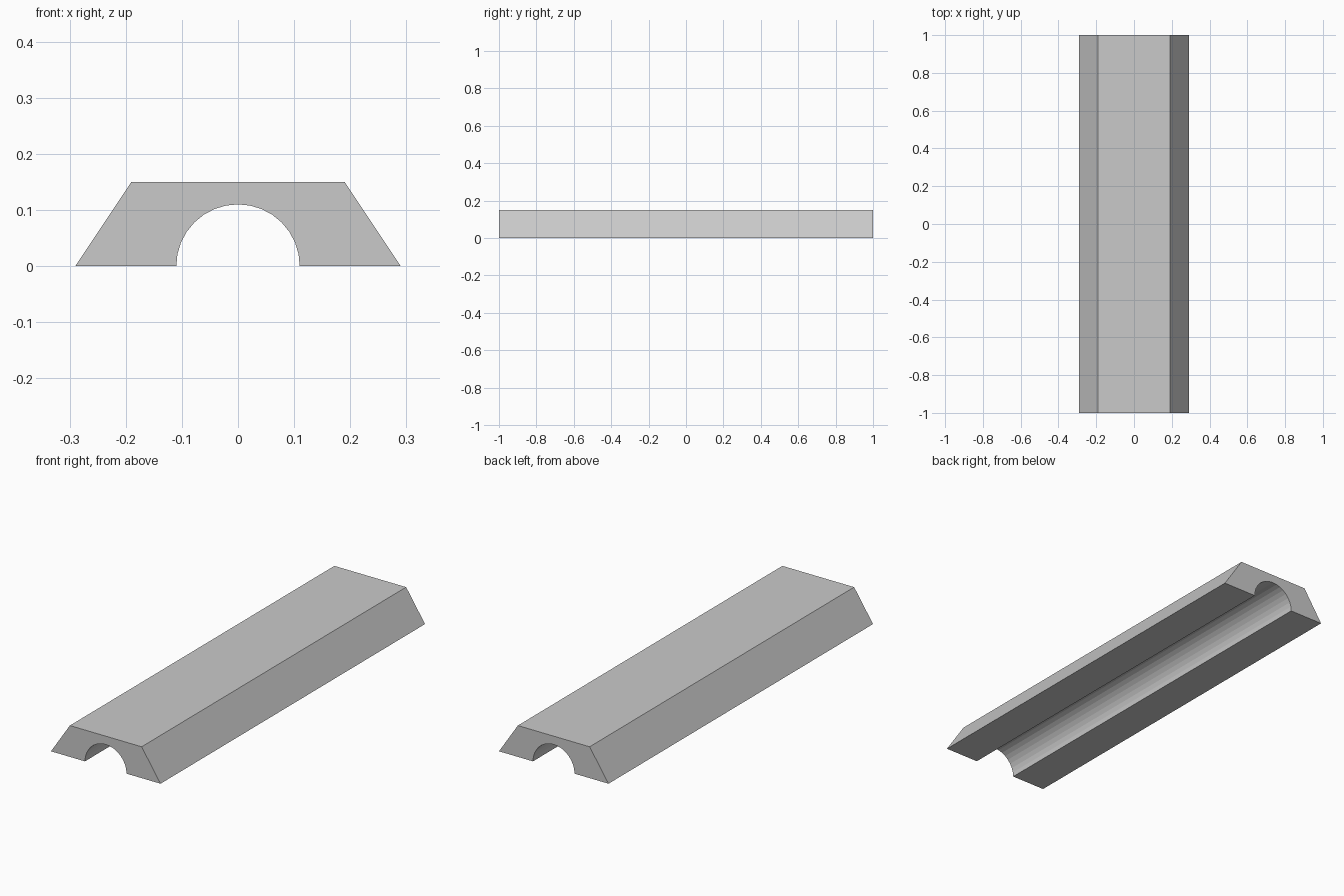
import bpy
import bmesh
import math

cube = bpy.data.objects.get("Cube")
if cube:
    bpy.data.objects.remove(cube, do_unlink=True)

LENGTH, HEIGHT = 2.0, 0.15
BASE_HALF, TOP_HALF = 0.29, 0.19
GROOVE_RADIUS, GROOVE_SIDES = 0.11, 16

# Plain grey material
grey = bpy.data.materials.new("light_grey")
grey.use_nodes = True
colour = (0.59, 0.59, 0.59, 1)
grey.diffuse_color = colour
grey.node_tree.nodes["Principled BSDF"].inputs["Base Color"].default_value = colour

# Trapezoid outline with a half-round channel along its base
profile = [(BASE_HALF, 0), (TOP_HALF, HEIGHT), (-TOP_HALF, HEIGHT), (-BASE_HALF, 0)]
for i in range(GROOVE_SIDES + 1):
    angle = math.pi * (1 - i / GROOVE_SIDES)
    profile.append((GROOVE_RADIUS * math.cos(angle), GROOVE_RADIUS * math.sin(angle)))

# Extrude the outline from front to back
bm = bmesh.new()
front = bm.faces.new([bm.verts.new((x, -LENGTH / 2, z)) for x, z in profile])
result = bmesh.ops.extrude_face_region(bm, geom=[front], use_keep_orig=True)
back_verts = [v for v in result["geom"] if isinstance(v, bmesh.types.BMVert)]
bmesh.ops.translate(bm, verts=back_verts, vec=(0, LENGTH, 0))
bmesh.ops.recalc_face_normals(bm, faces=bm.faces)

mesh = bpy.data.meshes.new("channelled_block")
bm.to_mesh(mesh)
bm.free()
mesh.materials.append(grey)
block = bpy.data.objects.new("channelled_block", mesh)
bpy.context.collection.objects.link(block)
